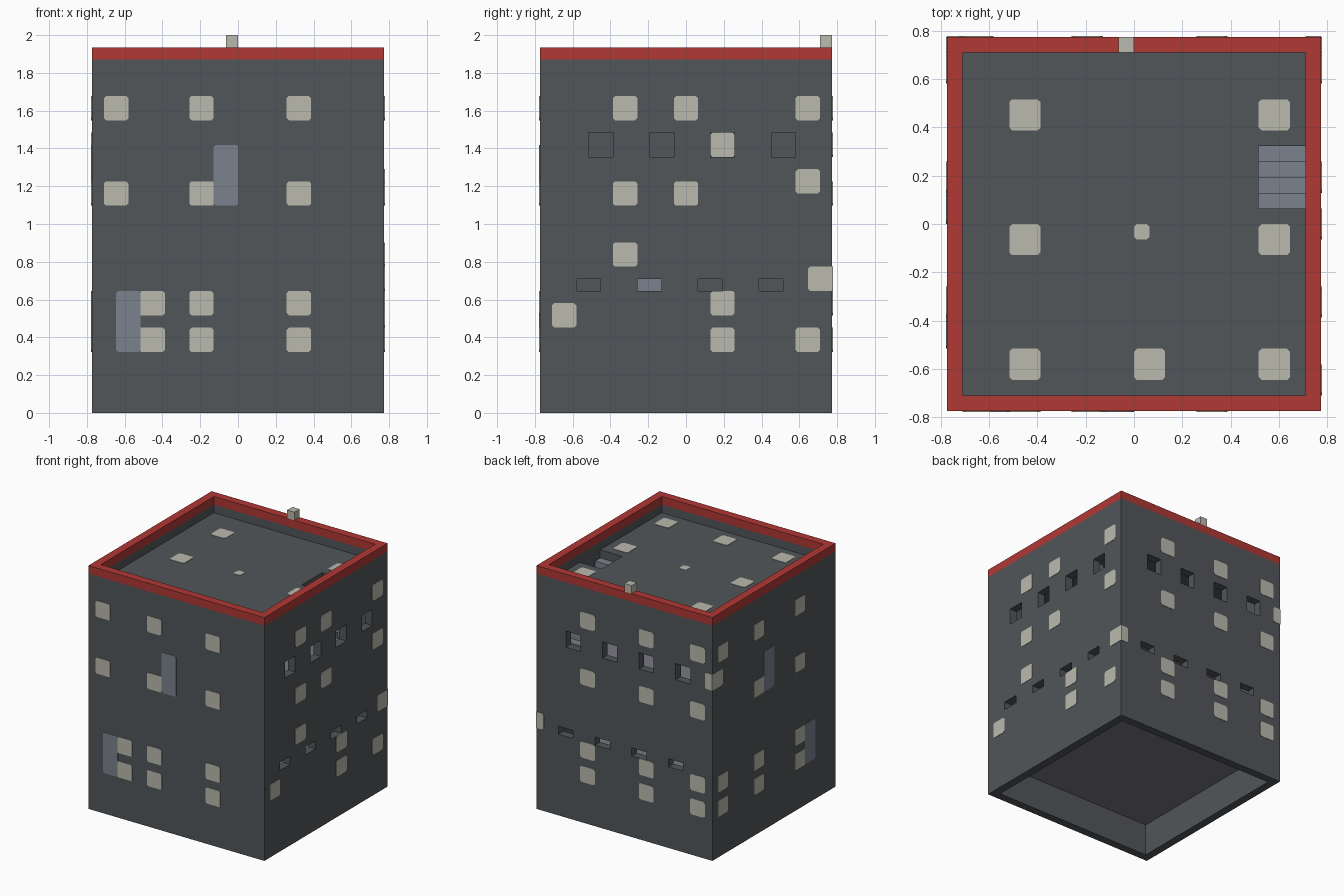
import bpy, bmesh
from mathutils import Vector

cube = bpy.data.objects.get("Cube")
if cube:
    bpy.data.objects.remove(cube, do_unlink=True)

U = 2 / 31            # one block
HALF = 12             # half the building width in blocks
Z = Vector((0, 0, 1))


def material(name, rgb):
    mat = bpy.data.materials.new(name)
    mat.use_nodes = True
    mat.diffuse_color = (*rgb, 1)
    mat.node_tree.nodes["Principled BSDF"].inputs["Base Color"].default_value = (*rgb, 1)
    return mat


DARK = material("dark_grey", (0.084, 0.093, 0.1))
LIGHT = material("pale_stone", (0.49, 0.49, 0.425))
BLUE = material("blue_grey", (0.195, 0.223, 0.266))
RED = material("rim_red", (0.434, 0.04, 0.034))
FLOOR = material("floor_purple_grey", (0.19, 0.185, 0.23))


def finish(name, bm, mat):
    bmesh.ops.recalc_face_normals(bm, faces=bm.faces)
    mesh = bpy.data.meshes.new(name)
    bm.to_mesh(mesh)
    bm.free()
    obj = bpy.data.objects.new(name, mesh)
    bpy.context.collection.objects.link(obj)
    mesh.materials.append(mat)
    return obj


def boxes(name, spans, mat):
    """Boxes given by block corners, counted from the -x, -y, ground corner."""
    bm = bmesh.new()
    for lo, hi in spans:
        verts = bmesh.ops.create_cube(bm, size=1)["verts"]
        for v in verts:
            p = [hi[k] if v.co[k] > 0 else lo[k] for k in range(3)]
            v.co = Vector((p[0] - HALF, p[1] - HALF, p[2])) * U
    return finish(name, bm, mat)


def cut(obj, spans):
    """Cut box openings out of an object."""
    cutter = boxes("cutter", spans, obj.data.materials[0])
    cutter.hide_render = True
    mod = obj.modifiers.new("openings", "BOOLEAN")
    mod.operation, mod.solver, mod.object = "DIFFERENCE", "EXACT", cutter
    bpy.context.view_layer.objects.active = obj
    bpy.ops.object.modifier_apply(modifier=mod.name)
    bpy.data.objects.remove(cutter, do_unlink=True)


def tube(name, z0, z1, mat):
    obj = boxes(name, [((0, 0, z0), (24, 24, z1))], mat)
    cut(obj, [((1, 1, z0 - 1), (23, 23, z1 + 1))])
    return obj


def plates(name, frame, rects, mat, square=""):
    """Thin painted plates with clipped corners; square names sides left unclipped."""
    origin, u, v = (Vector(a) for a in frame)
    n = u.cross(v)
    c = 0.18
    bm = bmesh.new()
    for a, b, w, h in rects:
        l = 0 if "l" in square else c
        r = 0 if "r" in square else c
        outline = [(l, 0), (w - r, 0)] + ([(w, r), (w, h - r)] if r else [])
        outline += [(w - r, h), (l, h)] + ([(0, h - l), (0, l)] if l else [])
        pts = [(origin + u * (a + x) + v * (b + y)) * U - n * 0.002 for x, y in outline]
        face = bm.faces.new([bm.verts.new(p) for p in pts])
        top = bmesh.ops.extrude_face_region(bm, geom=[face])["geom"]
        moved = [g for g in top if isinstance(g, bmesh.types.BMVert)]
        bmesh.ops.translate(bm, verts=moved, vec=n * 0.005)
    return finish(name, bm, mat)


def panes(spots):
    return [(a, b, 2, 2) for a, b in spots]


# Walls and red rim
walls = tube("walls", 0, 29, DARK)
tube("roof_rim", 29, 30, RED)

# Openings in the back wall and the +x wall
gaps = []
for k in range(4):
    for start, z0, z1 in ((4, 21, 23), (3, 10, 11)):
        a = start + 5 * k
        gaps.append(((22.5, a, z0), (24.5, a + 2, z1)))
        gaps.append(((22 - a, 22.5, z0), (24 - a, 24.5, z1)))
cut(walls, gaps)

# Floors and roof with a stairwell
boxes("ground_floor", [((1, 1, 4), (23, 23, 5))], FLOOR)
boxes("upper_floor", [((1, 1, 16), (23, 23, 17))], FLOOR)
roof = boxes("roof", [((1, 1, 27), (23, 23, 28))], DARK)
cut(roof, [((20, 13, 26), (23.5, 17, 29))])

# Stairs going down towards the back wall
boxes("stairs", [((20, 13 + k, 26 - k), (23, 14 + k, 27 - k)) for k in range(10)], BLUE)

# Small block on the rim
boxes("rim_block", [((11, 23, 30), (12, 24, 31))], LIGHT)

# Outside wall frames: origin, right and up as seen from outside
FRONT = ((-HALF, -HALF, 0), (1, 0, 0), Z)
LEFT = ((HALF, -HALF, 0), (0, 1, 0), Z)
BACK = ((HALF, HALF, 0), (-1, 0, 0), Z)
RIGHT = ((-HALF, HALF, 0), (0, -1, 0), Z)
INNER = ((1 - HALF, -HALF, 0), (0, 1, 0), Z)

# Front wall windows and doors
plates("front_windows", FRONT, panes(
    [(a, 24) for a in (1, 8, 16)] + [(1, 17), (16, 17)]
    + [(a, b) for a in (8, 16) for b in (5, 8)]), LIGHT)
plates("front_window_by_upper_door", FRONT, panes([(8, 17)]), LIGHT, "r")
plates("front_windows_by_lower_door", FRONT, panes([(4, 5), (4, 8)]), LIGHT, "l")
plates("front_doors", FRONT, [(2, 5, 2, 5), (10, 17, 2, 5)], BLUE)

# Right (-x) wall windows and doors
plates("right_windows", RIGHT, panes(
    [(a, 24) for a in (1, 8, 16)] + [(16, 17)]
    + [(a, b) for a in (1, 8) for b in (5, 8)]), LIGHT)
plates("right_windows_by_doors", RIGHT, panes([(8, 17), (16, 5), (16, 8)]), LIGHT, "r")
plates("right_corner_window", RIGHT, panes([(0, 21)]), LIGHT, "l")
plates("right_doors", RIGHT, [(18, 5, 2, 5), (10, 17, 2, 5)], BLUE)

# Back wall windows, with strips wrapping round both corners
plates("back_windows", BACK, panes(
    [(a, b) for a in (6, 14, 21) for b in (5, 8, 17, 24)]), LIGHT)
plates("back_corner_strip_left", BACK, [(0, 10, 1, 2)], LIGHT, "l")
plates("back_corner_strip_right", BACK, [(23, 21, 1, 2)], LIGHT, "r")

# Left (+x) wall windows
plates("left_windows", LEFT, panes(
    [(a, 24) for a in (6, 11, 21)] + [(6, 17), (11, 17), (21, 18), (6, 12)]
    + [(1, 7), (14, 8), (14, 5), (21, 5)]), LIGHT)
plates("left_corner_window", LEFT, panes([(22, 10)]), LIGHT, "r")

# Painted details inside, seen through the openings
plates("inner_window", INNER, panes([(14, 21)]), LIGHT)
plates("inner_door", INNER, [(8, 5, 2, 7)], BLUE, "lr")

# Pale tiles on the roof and floors
tiles = panes([(a, b) for a in (4, 20) for b in (2, 10, 18)] + [(12, 2)])
for level, label in ((28, "roof"), (17, "upper_floor"), (5, "ground_floor")):
    frame = ((-HALF, -HALF, level), (1, 0, 0), (0, 1, 0))
    plates(label + "_tiles", frame, tiles + [(12, 11, 1, 1)], LIGHT)
